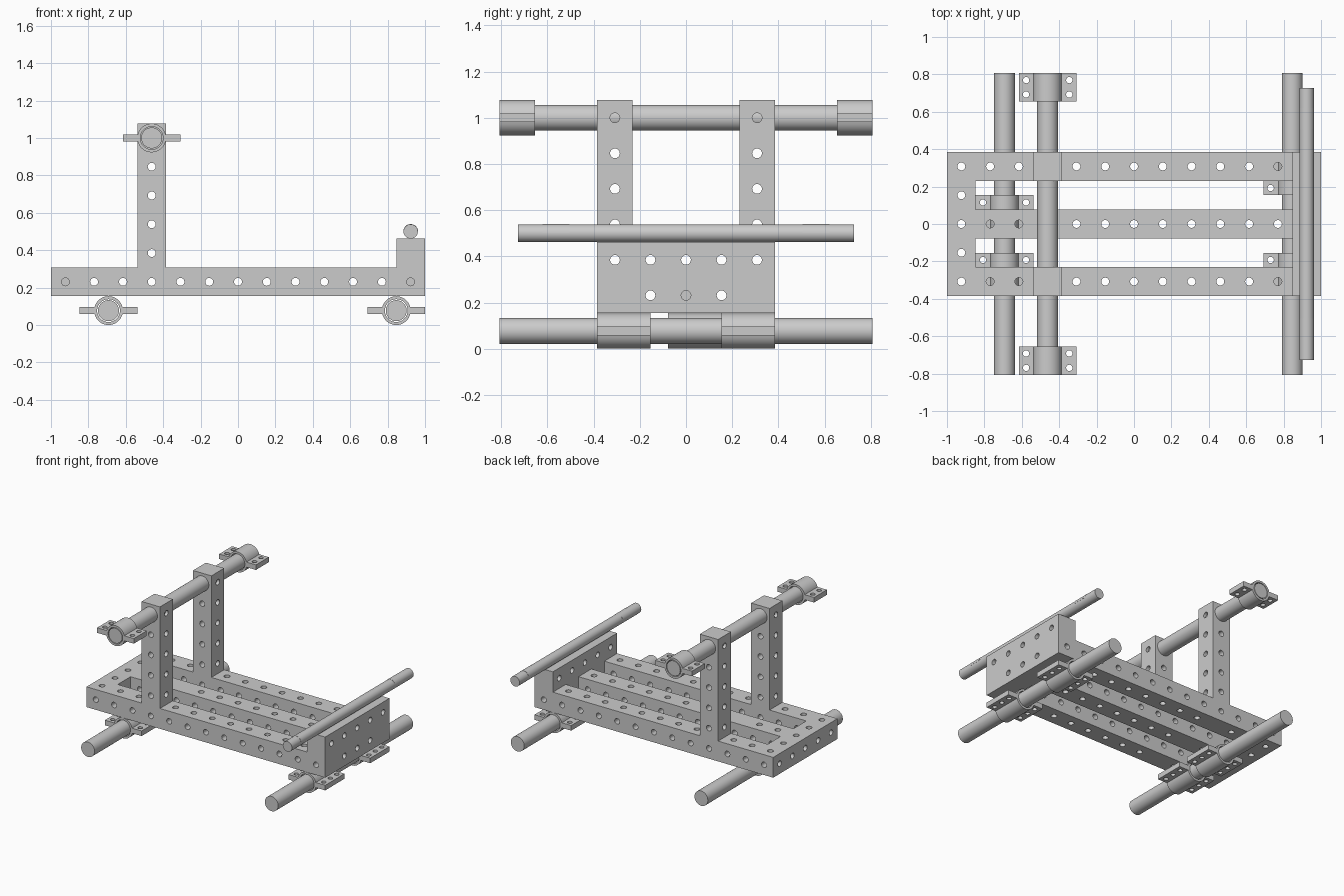
import bpy, bmesh
from math import pi, sin, cos, sqrt, asin
from mathutils import Matrix, Vector

if "Cube" in bpy.data.objects:
    bpy.data.objects.remove(bpy.data.objects["Cube"])

P = 2 / 13            # hole pitch = beam width
R_HOLE = 0.021
R_ROD = 0.056
AXES = {'X': Matrix.Rotation(pi / 2, 4, 'Y'),
        'Y': Matrix.Rotation(-pi / 2, 4, 'X'),
        'Z': Matrix.Identity(4)}


def to_object(name, bm):
    bmesh.ops.recalc_face_normals(bm, faces=bm.faces)
    mesh = bpy.data.meshes.new(name)
    bm.to_mesh(mesh)
    bm.free()
    ob = bpy.data.objects.new(name, mesh)
    bpy.context.collection.objects.link(ob)
    return ob


def select(ob):
    bpy.ops.object.select_all(action='DESELECT')
    ob.select_set(True)
    bpy.context.view_layer.objects.active = ob


def smooth(ob):
    select(ob)
    bpy.ops.object.shade_smooth_by_angle(angle=0.5)


def prism(name, points, direction):
    """Extrude a closed list of 3D points along a vector."""
    bm = bmesh.new()
    face = bm.faces.new([bm.verts.new(p) for p in points])
    ext = bmesh.ops.extrude_face_region(bm, geom=[face])
    verts = [g for g in ext['geom'] if isinstance(g, bmesh.types.BMVert)]
    bmesh.ops.translate(bm, verts=verts, vec=direction)
    return to_object(name, bm)


def box(name, x, y, z):
    pts = [(x[0], y[0], z[0]), (x[1], y[0], z[0]), (x[1], y[1], z[0]), (x[0], y[1], z[0])]
    return prism(name, pts, (0, 0, z[1] - z[0]))


def add_cylinder(bm, centre, axis, length, radius, segments):
    bmesh.ops.create_cone(bm, cap_ends=True, segments=segments, radius1=radius,
                          radius2=radius, depth=length,
                          matrix=Matrix.Translation(centre) @ AXES[axis])


def rod(name, x, z, half, radius):
    bm = bmesh.new()
    add_cylinder(bm, (x, 0, z), 'Y', 2 * half, radius, 48)
    smooth(to_object(name, bm))


def drill(ob, axis, holes, radius=R_HOLE, segments=24):
    """Cut parallel round holes, each given as (centre, length)."""
    bm = bmesh.new()
    for centre, length in holes:
        add_cylinder(bm, centre, axis, length, radius, segments)
    cutter = to_object("hole_cutter", bm)
    cutter.hide_render = True
    mod = ob.modifiers.new("holes", 'BOOLEAN')
    mod.operation = 'DIFFERENCE'
    mod.solver = 'EXACT'
    mod.object = cutter
    select(ob)
    bpy.ops.object.modifier_apply(modifier=mod.name)
    bpy.data.objects.remove(cutter)


def clamp(name, x, z, y0, y1):
    """Two half rings with bolt flanges around a rod."""
    ro, ri, t = P / 2, 0.061, P / 8
    a0 = asin(t / ro)
    n = 20
    prof = [(P, 0), (P, t)]
    for i in range(n + 1):
        a = a0 + (pi - 2 * a0) * i / n
        prof.append((ro * cos(a), ro * sin(a)))
    prof += [(-P, t), (-P, 0)]
    for i in range(n + 1):
        a = pi - pi * i / n
        prof.append((ri * cos(a), ri * sin(a)))
    count = round((y1 - y0) / (P / 2))
    for half, s in (("upper", 1), ("lower", -1)):
        ob = prism(f"{name}_{half}_half", [(x + px, y0, z + s * pz) for px, pz in prof],
                   (0, y1 - y0, 0))
        drill(ob, 'Z', [((x + side * 0.75 * P, y0 + P / 2 * (k + 0.5), z), 0.1)
                        for side in (-1, 1) for k in range(count)], 0.017, 16)
        smooth(ob)


hole_x = [-1 + P * (i + 0.5) for i in range(13)]
hole_y = [P * k for k in range(-2, 3)]
z_mid = 1.5 * P

# Base frame: E-shaped plan with three long arms
h = P / 2
plan = [(-1, -5 * h), (1 - P, -5 * h), (1 - P, -3 * h), (-1 + P, -3 * h),
        (-1 + P, -h), (1 - P, -h), (1 - P, h), (-1 + P, h),
        (-1 + P, 3 * h), (1 - P, 3 * h), (1 - P, 5 * h), (-1, 5 * h)]
frame = prism("base_frame", [(x, y, P) for x, y in plan], (0, 0, P))
vertical = [((hole_x[0], y, z_mid), 0.4) for y in hole_y]
vertical += [((x, y, z_mid), 0.4) for i, x in enumerate(hole_x[1:12], 1)
             for y in (-2 * P, 0, 2 * P) if i != 3]
drill(frame, 'Z', vertical)
across = [((x, 0, z_mid), 1.0) for x in hole_x[1:12]]
across += [((hole_x[0], s * 2.5 * P, z_mid), 0.2) for s in (-1, 1)]
drill(frame, 'Y', across)
drill(frame, 'X', [((-1, y, z_mid), 2 * P + (0.05 if abs(abs(y) - P) < 0.01 else -0.1))
                   for y in hole_y])
smooth(frame)

# Upright end plate
plate = box("end_plate", (1 - P, 1), (-2.5 * P, 2.5 * P), (P, 3 * P))
drill(plate, 'X', [((hole_x[12], y, 2.5 * P), 0.3) for y in hole_y]
      + [((hole_x[12], y, z_mid), 0.3) for y in hole_y[1:4]])
drill(plate, 'Y', [((hole_x[12], s * 2.5 * P, z_mid), 0.2) for s in (-1, 1)])
smooth(plate)

# Two upright posts
xp = hole_x[3]
for side, y in (("front", -2 * P), ("back", 2 * P)):
    post = box(side + "_post", (xp - h, xp + h), (y - h, y + h), (2 * P, 7 * P))
    drill(post, 'Y', [((xp, y, P * (k + 0.5)), 0.3) for k in range(2, 6)])
    drill(post, 'X', [((xp, y, P * (k + 0.5)), 0.3) for k in range(2, 7)])
    smooth(post)

# Rods
x_left, x_right, z_low, z_high = -1 + 2 * P, 1 - P, h, 6.5 * P
rod("lower_left_rod", x_left, z_low, 5.25 * P, R_ROD)
rod("lower_right_rod", x_right, z_low, 5.25 * P, R_ROD)
rod("upper_rod", xp, z_high, 5.25 * P, R_ROD)

# Clamps around the rods
clamp("upper_front_clamp", xp, z_high, -5.25 * P, -4.25 * P)
clamp("upper_back_clamp", xp, z_high, 4.25 * P, 5.25 * P)
clamp("left_middle_clamp", x_left, z_low, -0.5 * P, P)
clamp("left_front_clamp", x_left, z_low, -2.5 * P, -P)
clamp("right_front_clamp", x_right, z_low, -2.5 * P, -P)
clamp("right_back_clamp", x_right, z_low, P, 2.5 * P)

# Thin bar resting on the end plate, with two half-round pads on top
xb, zb, rb = hole_x[12], 3 * P + P / 4, P / 4
rod("thin_bar", xb, zb, 0.728, rb)
for side, yc in (("front", -0.563), ("back", 0.563)):
    arc = [(xb + (rb + 0.001) * cos(pi * i / 24), yc - 0.058,
            zb + (rb + 0.001) * sin(pi * i / 24)) for i in range(25)]
    smooth(prism(side + "_bar_pad", arc, (0, 0.116, 0)))
